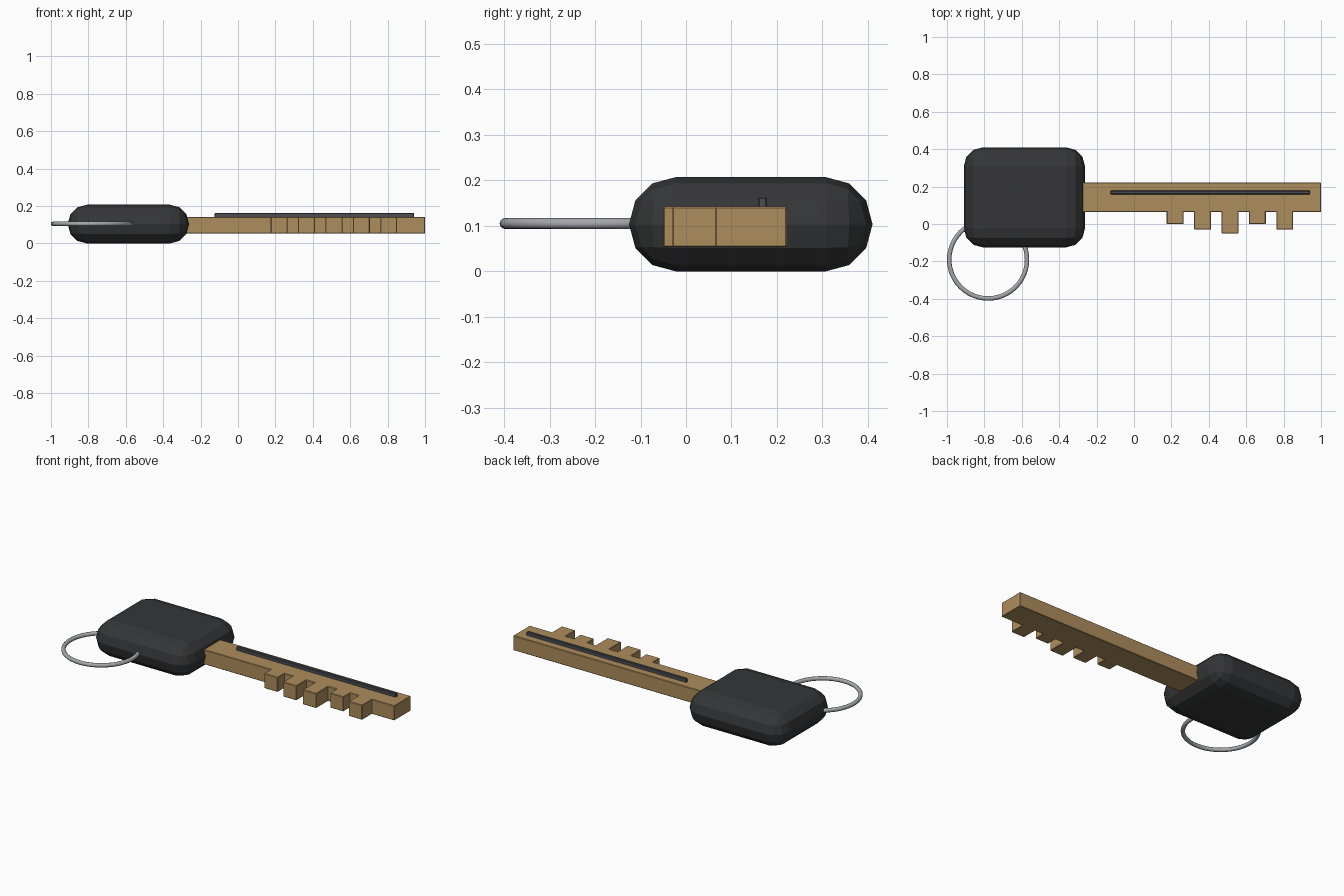
import bpy
from math import radians

if "Cube" in bpy.data.objects:
    bpy.data.objects.remove(bpy.data.objects["Cube"])


def material(name, color):
    m = bpy.data.materials.new(name)
    m.diffuse_color = (*color, 1)
    m.use_nodes = True
    m.node_tree.nodes["Principled BSDF"].inputs["Base Color"].default_value = m.diffuse_color
    return m


black = material("black_plastic", (0.035, 0.036, 0.038))
brass = material("brass", (0.42, 0.27, 0.11))
slate = material("dark_slate", (0.07, 0.075, 0.085))
steel = material("steel", (0.38, 0.39, 0.41))


def box(name, lo, hi, mat, bevel=0, segments=1):
    """Box between two corners with an optional rounded edge."""
    center = [(a + b) / 2 for a, b in zip(lo, hi)]
    bpy.ops.mesh.primitive_cube_add(size=1, location=center)
    ob = bpy.context.object
    ob.name = name
    ob.scale = [b - a for a, b in zip(lo, hi)]
    bpy.ops.object.transform_apply(location=False, rotation=False, scale=True)
    ob.data.materials.append(mat)
    if bevel:
        mod = ob.modifiers.new("bevel", "BEVEL")
        mod.width = bevel
        mod.segments = segments
    return ob


# Moulded grip
box("grip", (-0.91, -0.125, 0), (-0.262, 0.41, 0.207), black, 0.102, 3)

# Blade and the raised dark strip along it
box("blade", (-0.30, 0.064, 0.053), (1.0, 0.222, 0.142), brass, 0.003)
box("blade_strip", (-0.125, 0.159, 0.138), (0.942, 0.178, 0.163), slate, 0.003)

# Teeth of varying depth
for i, depth in enumerate((0.0, -0.03, -0.05, 0.0, -0.03)):
    x = 0.22 + i * 0.1465
    box(f"tooth_{i + 1}", (x - 0.045, depth, 0.053), (x + 0.045, 0.08, 0.142),
        brass, 0.003)

# Key ring
bpy.ops.mesh.primitive_torus_add(
    location=(-0.78, -0.19, 0.105), major_radius=0.208, minor_radius=0.012,
    major_segments=48, minor_segments=12)
ring = bpy.context.object
ring.name = "key_ring"
ring.data.materials.append(steel)
bpy.ops.object.shade_smooth_by_angle(angle=radians(40))
